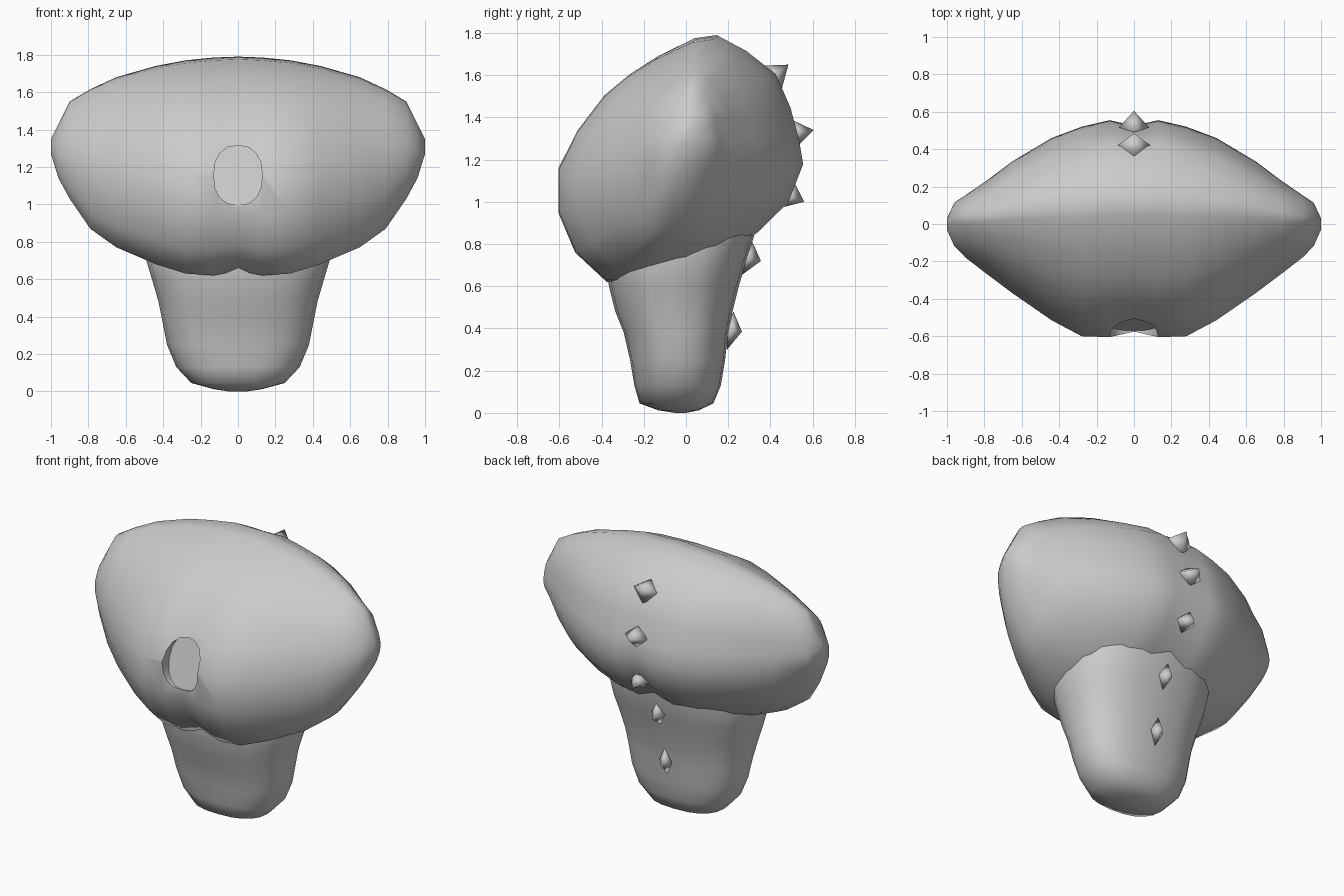
import bpy, bmesh
from math import sin, cos, pi, radians, copysign
from mathutils import Vector

if "Cube" in bpy.data.objects:
    bpy.data.objects.remove(bpy.data.objects["Cube"])


def loft(name, rings):
    """Skin a list of equal-length point rings and cap both ends."""
    bm = bmesh.new()
    loops = [[bm.verts.new(p) for p in r] for r in rings]
    n = len(loops[0])
    for a, b in zip(loops, loops[1:]):
        for i in range(n):
            j = (i + 1) % n
            bm.faces.new((a[i], a[j], b[j], b[i]))
    bm.faces.new(loops[0])
    bm.faces.new(loops[-1])
    bmesh.ops.recalc_face_normals(bm, faces=bm.faces)
    me = bpy.data.meshes.new(name)
    bm.to_mesh(me)
    bm.free()
    ob = bpy.data.objects.new(name, me)
    bpy.context.collection.objects.link(ob)
    return ob


def activate(ob):
    bpy.ops.object.select_all(action='DESELECT')
    ob.select_set(True)
    bpy.context.view_layer.objects.active = ob


def smooth(ob, angle):
    activate(ob)
    bpy.ops.object.shade_smooth_by_angle(angle=radians(angle))


def oval(n, rx, ry, e):
    """Superellipse outline, e = 1 is a plain ellipse."""
    f = lambda v: copysign(abs(v) ** e, v)
    return [(rx * f(cos(2 * pi * i / n)), ry * f(sin(2 * pi * i / n)))
            for i in range(n)]


# Head: side profile (y, z) refitted to the extents at each x station
profile = [(.15, 1.79), (.04, 1.775), (-.14, 1.69), (-.27, 1.61), (-.39, 1.51),
           (-.52, 1.34), (-.61, 1.16), (-.61, .95), (-.53, .76), (-.38, .62),
           (-.2, .625), (0, .665), (.17, .74), (.34, .86), (.48, 1.0), (.55, 1.18),
           (.53, 1.3), (.49, 1.45), (.42, 1.61), (.28, 1.72)]
# x, front y, back y, bottom z, top z
stations = [(0, -.575, .525, .645, 1.79), (.13, -.605, .555, .62, 1.785),
            (.28, -.60, .52, .63, 1.77), (.44, -.515, .46, .68, 1.74),
            (.65, -.37, .335, .77, 1.68), (.79, -.265, .23, .87, 1.615),
            (.90, -.18, .155, 1.03, 1.55), (.96, -.12, .115, 1.14, 1.43),
            (1.0, -.03, .03, 1.27, 1.35)]


def section(side, x, y0, y1, z0, z1):
    return [(side * x, y0 + (y + .61) / 1.16 * (y1 - y0),
             z0 + (z - .62) / 1.17 * (z1 - z0)) for y, z in profile]


head = loft("head", [section(-1, *s) for s in reversed(stations[1:])] +
            [section(1, *s) for s in stations])

# Mouth: shallow oval scoop with a slanted floor
mouth = [(x, z + 1.155) for x, z in oval(16, .13, .16, .85)]
cutter = loft("mouth_cutter", [[(x, -.9, z) for x, z in mouth],
                               [(x, -.57 + (z - 1) * .26, z) for x, z in mouth]])
cutter.hide_render = True
mod = head.modifiers.new("mouth", 'BOOLEAN')
mod.operation = 'DIFFERENCE'
mod.solver = 'EXACT'
mod.object = cutter
activate(head)
bpy.ops.object.modifier_apply(modifier=mod.name)
bpy.data.objects.remove(cutter)
smooth(head, 62)

# Body: rounded stump widening up into the head (z, half width, front y, back y)
levels = [(0, .05, -.05, 0), (.012, .13, -.13, .06), (.045, .25, -.22, .13),
          (.13, .33, -.245, .165), (.25, .38, -.265, .185), (.38, .405, -.295, .2),
          (.48, .425, -.335, .22), (.60, .46, -.365, .25), (.70, .49, -.38, .28),
          (.88, .50, -.35, .335), (1.0, .45, -.3, .34)]
rings = [[(x, y + (y0 + y1) / 2, z) for x, y in oval(20, hw, (y1 - y0) / 2, .82)]
         for z, hw, y0, y1 in levels]
smooth(loft("body", rings), 70)

# Back spikes: diamond pyramids (tip, upper base, lower base as y, z; half width)
spikes = [((.485, 1.65), (.35, 1.645), (.45, 1.52), .115),
          ((.605, 1.34), (.50, 1.39), (.525, 1.26), .085),
          ((.56, 1.0), (.52, 1.08), (.44, .97), .065),
          ((.355, .72), (.31, .82), (.26, .65), .048),
          ((.265, .385), (.225, .48), (.195, .30), .045)]
for k, (tip, up, low, w) in enumerate(spikes, 1):
    tip, up, low = (Vector((0, *p)) for p in (tip, up, low))
    mid = (up + low) / 2
    base = [up, mid + Vector((w, 0, 0)), low, mid - Vector((w, 0, 0))]
    inner = mid - (tip - mid) * .5
    bm = bmesh.new()
    vs = [bm.verts.new(p) for p in base]
    for apex in (bm.verts.new(tip), bm.verts.new(inner)):
        for i in range(4):
            bm.faces.new((vs[i], vs[(i + 1) % 4], apex))
    bmesh.ops.recalc_face_normals(bm, faces=bm.faces)
    me = bpy.data.meshes.new(f"back_spike_{k}")
    bm.to_mesh(me)
    bm.free()
    ob = bpy.data.objects.new(me.name, me)
    bpy.context.collection.objects.link(ob)
    smooth(ob, 100)
